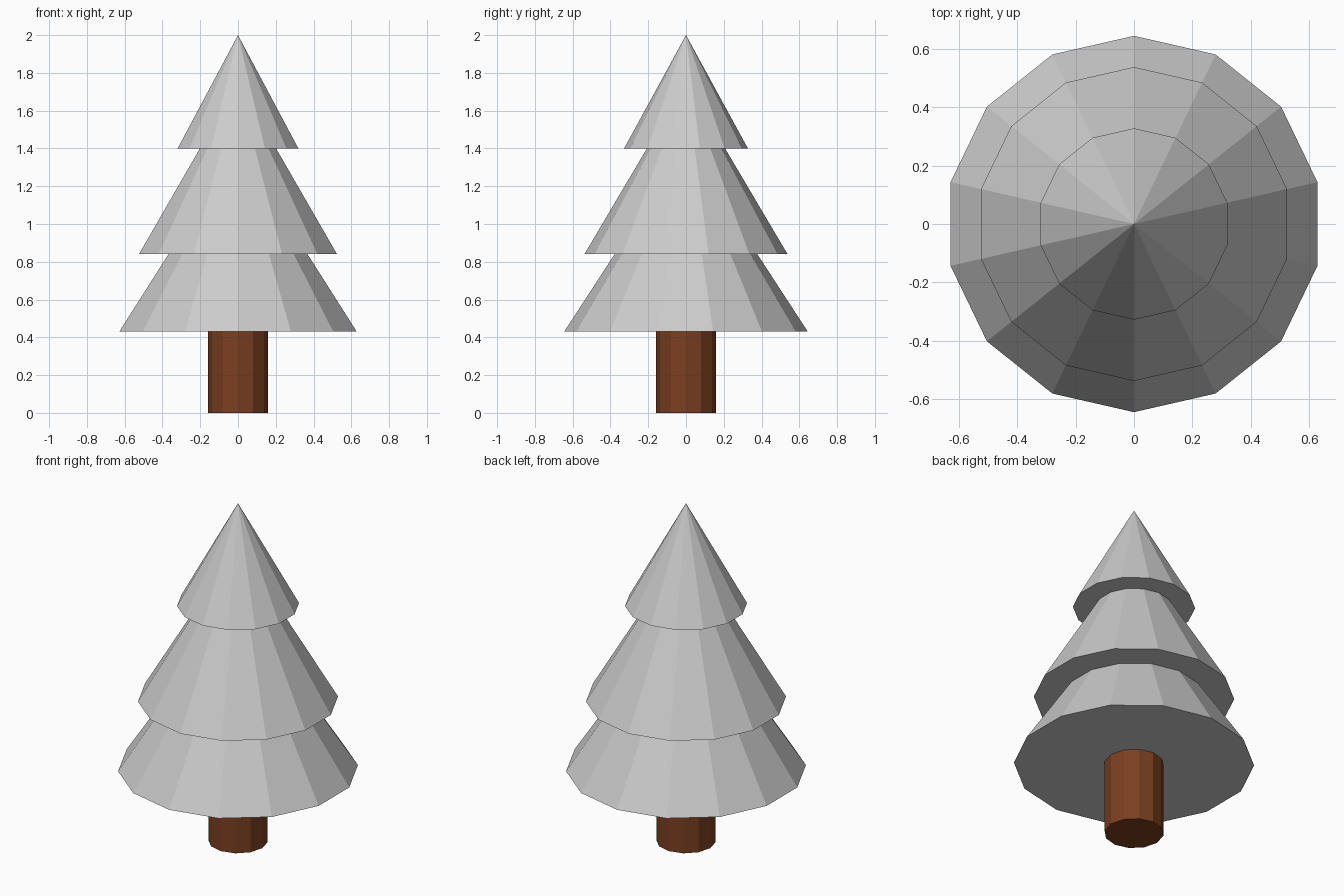
import bpy

if "Cube" in bpy.data.objects:
    bpy.data.objects.remove(bpy.data.objects["Cube"])


def tapered(name, sides, r_bottom, r_top, z0, z1):
    """Flat-shaded upright cone or cylinder between two heights."""
    bpy.ops.mesh.primitive_cone_add(
        vertices=sides, radius1=r_bottom, radius2=r_top, depth=z1 - z0,
        end_fill_type='NGON', location=(0, 0, (z0 + z1) / 2))
    obj = bpy.context.object
    obj.name = name
    return obj


# Foliage tiers: nested 14-sided cones, each apex hidden by the tier above
for name, radius, base, apex in (
    ("lower_branches", 0.645, 0.43, 1.42),
    ("middle_branches", 0.538, 0.84, 1.75),
    ("top_branches", 0.328, 1.40, 2.00),
):
    tapered(name, 14, radius, 0, base, apex)

# Trunk: 12-sided brown post
trunk = tapered("trunk", 12, 0.16, 0.16, 0, 0.45)
bark = bpy.data.materials.new("bark")
bark.diffuse_color = (0.2, 0.05, 0.015, 1)
bark.use_nodes = True
bark.node_tree.nodes["Principled BSDF"].inputs["Base Color"].default_value = bark.diffuse_color
trunk.data.materials.append(bark)
